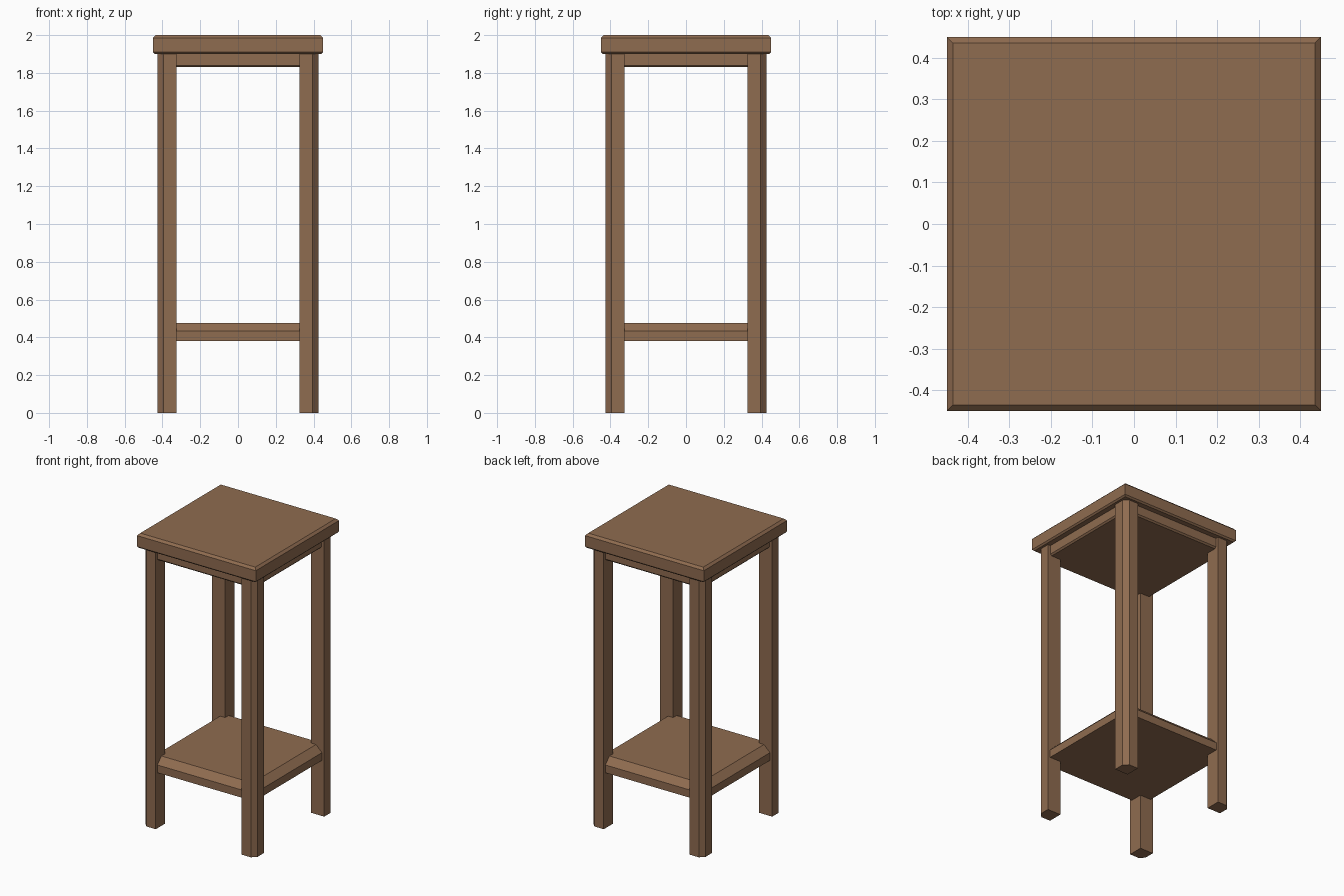
import bpy, bmesh

if "Cube" in bpy.data.objects:
    bpy.data.objects.remove(bpy.data.objects["Cube"])

wood = bpy.data.materials.new("brown wood")
wood.diffuse_color = (0.275, 0.149, 0.080, 1)
wood.use_nodes = True
wood.node_tree.nodes["Principled BSDF"].inputs["Base Color"].default_value = wood.diffuse_color


def loft(name, rings):
    """Closed solid from stacked outlines, each a list of (x, y, z)."""
    bm = bmesh.new()
    loops = [[bm.verts.new(p) for p in ring] for ring in rings]
    n = len(loops[0])
    for low, high in zip(loops, loops[1:]):
        for i in range(n):
            j = (i + 1) % n
            bm.faces.new((low[i], low[j], high[j], high[i]))
    bm.faces.new(loops[0][::-1])
    bm.faces.new(loops[-1])
    bmesh.ops.recalc_face_normals(bm, faces=bm.faces)
    mesh = bpy.data.meshes.new(name)
    bm.to_mesh(mesh)
    bm.free()
    mesh.materials.append(wood)
    ob = bpy.data.objects.new(name, mesh)
    bpy.context.collection.objects.link(ob)
    return ob


def slab(name, levels):
    """Square slab whose half width h changes with height z."""
    return loft(name, [[(-h, -h, z), (h, -h, z), (h, h, z), (-h, h, z)]
                       for h, z in levels])


# Table top with chamfered rims
slab("table_top", [(0.44, 1.90), (0.45, 1.91), (0.45, 1.985), (0.435, 2.0)])

# Apron block under the top, lower edge chamfered
slab("apron", [(0.395, 1.83), (0.405, 1.84), (0.405, 1.90)])

# Lower shelf with a wide chamfer on its upper edge
slab("lower_shelf", [(0.408, 0.38), (0.408, 0.433), (0.363, 0.477)])

# Four legs, outer corner of each chamfered
outer, inner, cut = 0.425, 0.325, 0.03
profile = [(inner, inner), (outer, inner), (outer, outer - cut),
           (outer - cut, outer), (inner, outer)]
for side, sx in (("left", -1), ("right", 1)):
    for end, sy in (("front", -1), ("back", 1)):
        loft(f"{end}_{side}_leg",
             [[(x * sx, y * sy, z) for x, y in profile] for z in (0, 1.90)])
